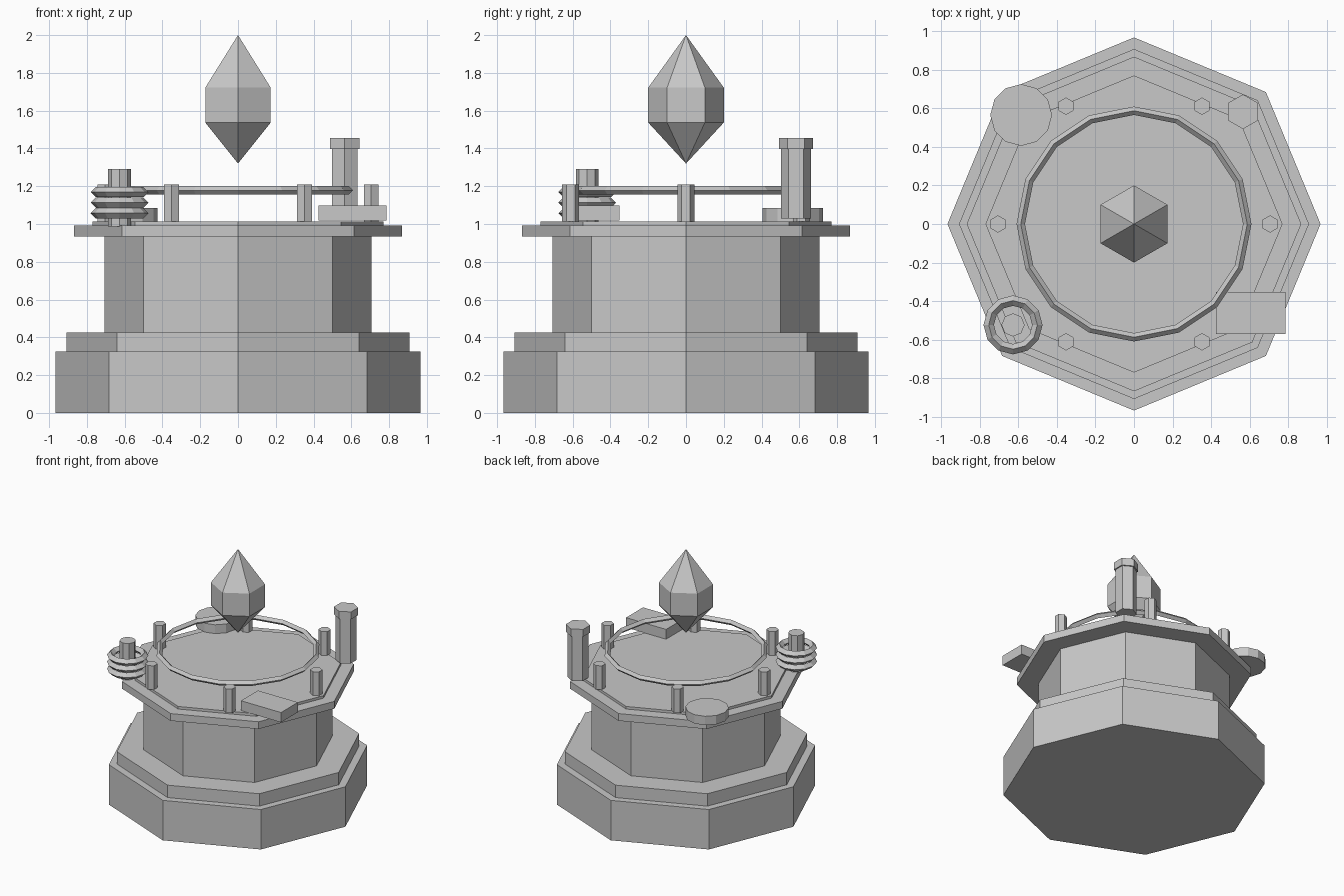
import bpy
import bmesh
from math import sin, cos, pi, radians

if "Cube" in bpy.data.objects:
    bpy.data.objects.remove(bpy.data.objects["Cube"])

stone = bpy.data.materials.new("plain grey")
stone.diffuse_color = (0.58, 0.58, 0.58, 1.0)
stone.use_nodes = True
stone.node_tree.nodes["Principled BSDF"].inputs["Base Color"].default_value = stone.diffuse_color


def lathe(name, sides, profile, at=(0, 0)):
    """Faceted solid from (radius, z) points; the first corner points to +y."""
    bm = bmesh.new()
    rings = []
    for r, z in profile:
        count = sides if r > 0 else 1
        rings.append([bm.verts.new((r * sin(2 * pi * i / sides),
                                    r * cos(2 * pi * i / sides), z))
                      for i in range(count)])
    for low, high in zip(rings, rings[1:]):
        for i in range(sides):
            j = (i + 1) % sides
            corners = [low[i % len(low)], low[j % len(low)],
                       high[j % len(high)], high[i % len(high)]]
            bm.faces.new(list(dict.fromkeys(corners)))
    for ring in (rings[0], rings[-1]):
        if len(ring) > 2:
            bm.faces.new(ring)
    bmesh.ops.recalc_face_normals(bm, faces=bm.faces)
    mesh = bpy.data.meshes.new(name)
    bm.to_mesh(mesh)
    bm.free()
    mesh.materials.append(stone)
    obj = bpy.data.objects.new(name, mesh)
    obj.location = (at[0], at[1], 0)
    bpy.context.collection.objects.link(obj)
    return obj


def prism(name, sides, radius, bottom, top, at=(0, 0)):
    return lathe(name, sides, [(radius, bottom), (radius, top)], at)


def hoop(name, sides, radius, thickness, location):
    """Ring with a diamond cross-section."""
    bpy.ops.mesh.primitive_torus_add(
        major_segments=sides, minor_segments=4, major_radius=radius,
        minor_radius=thickness, location=location)
    obj = bpy.context.object
    obj.name = name
    obj.data.materials.append(stone)


# Stepped octagonal pedestal
prism("base", 8, 0.967, 0.0, 0.325)
prism("base_step", 8, 0.907, 0.325, 0.426)
prism("column", 8, 0.708, 0.426, 0.934)
prism("table_slab", 8, 0.867, 0.934, 0.993)
prism("table_inlay", 8, 0.77, 0.993, 1.014)

# Ring carried above the table, with six posts around it
hoop("focus_ring", 16, 0.587, 0.022, (0, 0, 1.178))
for k in range(6):
    a = radians(60 * k)
    prism(f"post_{k + 1}", 6, 0.045, 1.014, 1.208,
          (0.705 * cos(a), 0.705 * sin(a)))

# Floating crystal
lathe("crystal", 6, [(0, 1.32), (0.2, 1.537), (0.2, 1.722), (0, 2.0)])

# Coiled spindle on the front left
spindle = (-0.627, -0.523)
prism("spindle", 8, 0.06, 0.988, 1.29, spindle)
for k in range(3):
    hoop(f"coil_{k + 1}", 12, 0.126, 0.027, (*spindle, 1.057 + 0.056 * k))

# Round dish on the back left
prism("dish", 12, 0.16, 1.014, 1.086, (-0.585, 0.565))

# Capped vial on the back right
vial = (0.565, 0.582)
prism("vial", 6, 0.079, 1.03, 1.396, vial)
prism("vial_cap", 6, 0.09, 1.396, 1.456, vial)

# Flat block on the front right
bpy.ops.mesh.primitive_cube_add(size=1, location=(0.606, -0.461, 1.058))
block = bpy.context.object
block.name = "block"
block.scale = (0.36, 0.218, 0.08)
block.data.materials.append(stone)
